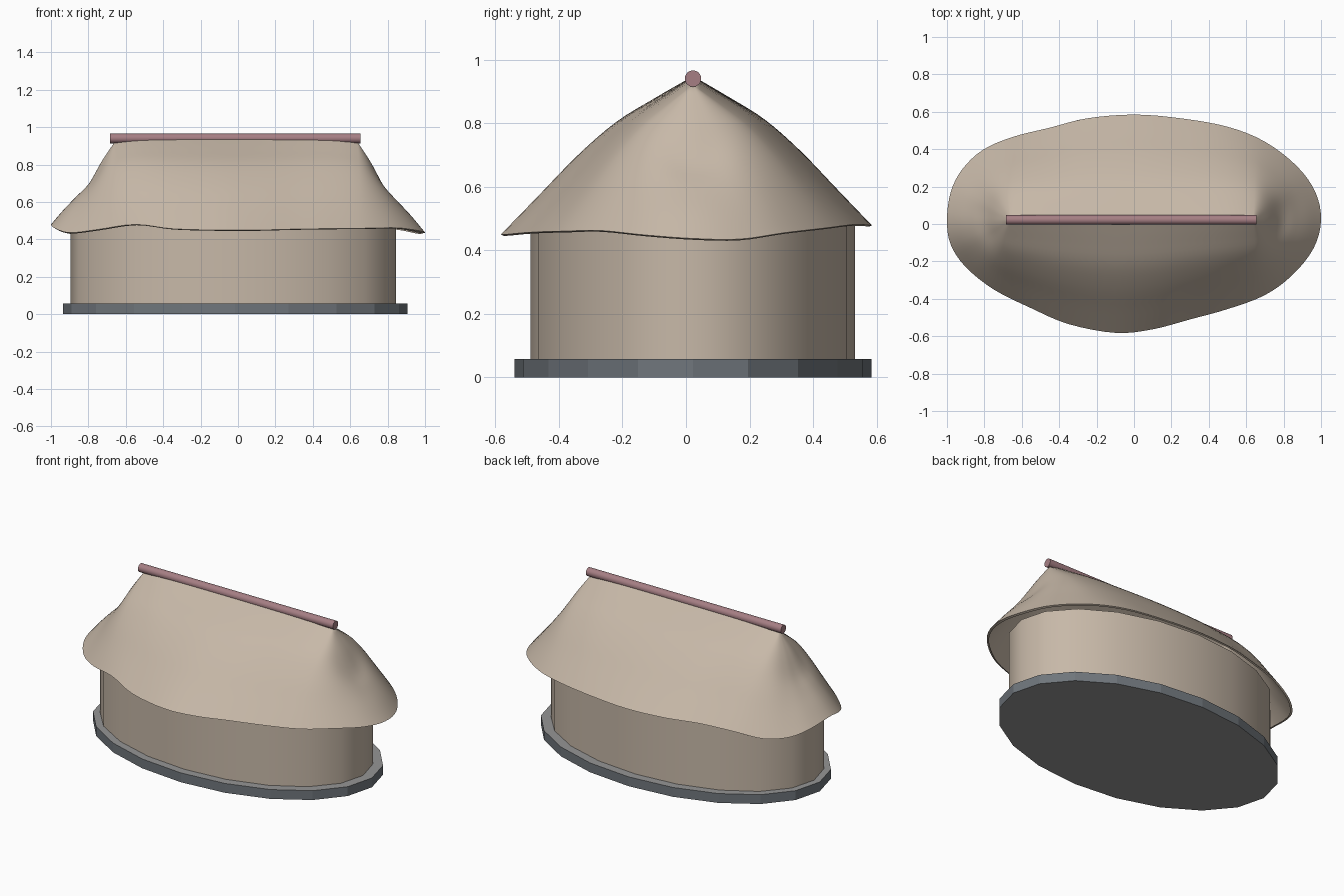
import bpy, bmesh, math
from mathutils import Vector

cube = bpy.data.objects.get("Cube")
if cube:
    bpy.data.objects.remove(cube, do_unlink=True)


def material(name, rgb):
    mat = bpy.data.materials.new(name)
    mat.use_nodes = True
    color = (*rgb, 1)
    mat.diffuse_color = color
    mat.node_tree.nodes["Principled BSDF"].inputs["Base Color"].default_value = color
    return mat


TAN = material("warm tan", (0.57, 0.48, 0.39))
SLATE = material("slate grey", (0.16, 0.18, 0.2))
GREY = material("neutral grey", (0.3, 0.3, 0.3))
ROSE = material("dusty rose", (0.38, 0.21, 0.23))


def finish(bm, name, mats, angle=None):
    mesh = bpy.data.meshes.new(name)
    bm.to_mesh(mesh)
    bm.free()
    obj = bpy.data.objects.new(name, mesh)
    bpy.context.collection.objects.link(obj)
    for mat in mats:
        mesh.materials.append(mat)
    if angle:
        bpy.ops.object.select_all(action="DESELECT")
        obj.select_set(True)
        bpy.context.view_layer.objects.active = obj
        bpy.ops.object.shade_smooth_by_angle(angle=math.radians(angle))
    return obj


def oval_drum(name, center, radii, z0, z1, mats, caps=True, angle=None):
    bm = bmesh.new()
    bmesh.ops.create_cone(bm, cap_ends=caps, segments=20, radius1=1, radius2=1, depth=1)
    for v in bm.verts:
        v.co = (center[0] + v.co.x * radii[0], center[1] + v.co.y * radii[1],
                z1 if v.co.z > 0 else z0)
    bm.normal_update()
    for f in bm.faces:
        f.material_index = len(mats) - 1 if abs(f.normal.z) > 0.5 else 0
    return finish(bm, name, mats, angle)


def spline(a, b, c, d, u):
    """Catmull-Rom blend between b and c."""
    return b + 0.5 * u * (c - a + u * (2 * a - 5 * b + 4 * c - d + u * (3 * (b - c) + d - a)))


def profile(values, t):
    pts = [2 * values[0] - values[1], *values, 2 * values[-1] - values[-2]]
    i = min(int(t * (len(values) - 1)), len(values) - 2)
    return spline(*pts[i:i + 4], t * (len(values) - 1) - i)


# Foundation slab and walls
oval_drum("foundation", (-0.015, 0.022), (0.92, 0.562), 0, 0.058, [SLATE, GREY])
oval_drum("wall", (-0.025, 0.021), (0.87, 0.51), 0.058, 0.5, [TAN], caps=False, angle=50)

# Wavy eave line, counter-clockwise from the left end
EAVE = [(1, .02, .437), (.97, .17, .435), (.87, .31, .455), (.7, .44, .47),
        (.5, .52, .48), (.25, .565, .48), (0, .585, .478), (-.25, .565, .48),
        (-.45, .515, .48), (-.65, .465, .465), (-.81, .395, .435), (-.92, .29, .435),
        (-.98, .17, .46), (-1, .02, .48), (-.98, -.11, .46), (-.9, -.23, .436),
        (-.75, -.35, .453), (-.55, -.45, .48), (-.35, -.535, .457), (-.1, -.582, .45),
        (.1, -.563, .45), (.3, -.51, .455), (.5, -.455, .458), (.7, -.38, .46),
        (.85, -.27, .462), (.96, -.13, .448)]
SIDE = [1, .86, .71, .5, .25, 0]
END = [1, .77, .5, .34, .18, 0]
STEPS, RINGS = 4, 20

# Roof: blend from the straight ridge out to the eave, with a small rolled lip
eave = [Vector(p) for p in EAVE]
n = len(eave)
rim = [spline(*(eave[(i + k) % n] for k in (-1, 0, 1, 2)), s / STEPS)
       for i in range(n) for s in range(STEPS)]
bm = bmesh.new()
columns = []
for p in rim:
    ridge = Vector((max(-0.66, min(0.64, p.x)), 0.022, 0))
    ridge.z = 0.948 - 0.028 * (abs(ridge.x + 0.01) / 0.65) ** 8
    out = Vector((p.x - ridge.x, p.y - ridge.y))
    w = out.x ** 2 / out.length_squared
    col = []
    for r in range(RINGS + 1):
        t = r / RINGS
        h = (1 - w) * profile(SIDE, t) + w * profile(END, t)
        flat = ridge.lerp(p, t)
        col.append(bm.verts.new((flat.x, flat.y, p.z + h * (ridge.z - p.z))))
    col.append(bm.verts.new((p.x * 0.985, p.y * 0.985, p.z - 0.004)))
    columns.append(col)
for a, b in zip(columns, columns[1:] + columns[:1]):
    for r in range(RINGS + 1):
        bm.faces.new((a[r], a[r + 1], b[r + 1], b[r]))
bmesh.ops.remove_doubles(bm, verts=bm.verts, dist=0.0005)
bmesh.ops.recalc_face_normals(bm, faces=bm.faces)
if sum(f.normal.z * f.calc_area() for f in bm.faces) < 0:
    bmesh.ops.reverse_faces(bm, faces=bm.faces)
finish(bm, "roof", [TAN], 60)

# Ridge pole
bpy.ops.mesh.primitive_cylinder_add(vertices=16, radius=0.026, depth=1.34,
                                    location=(-0.015, 0.022, 0.94),
                                    rotation=(0, math.pi / 2, 0))
pole = bpy.context.object
pole.name = "ridge_pole"
pole.data.materials.append(ROSE)
bpy.ops.object.shade_smooth_by_angle(angle=math.radians(40))
